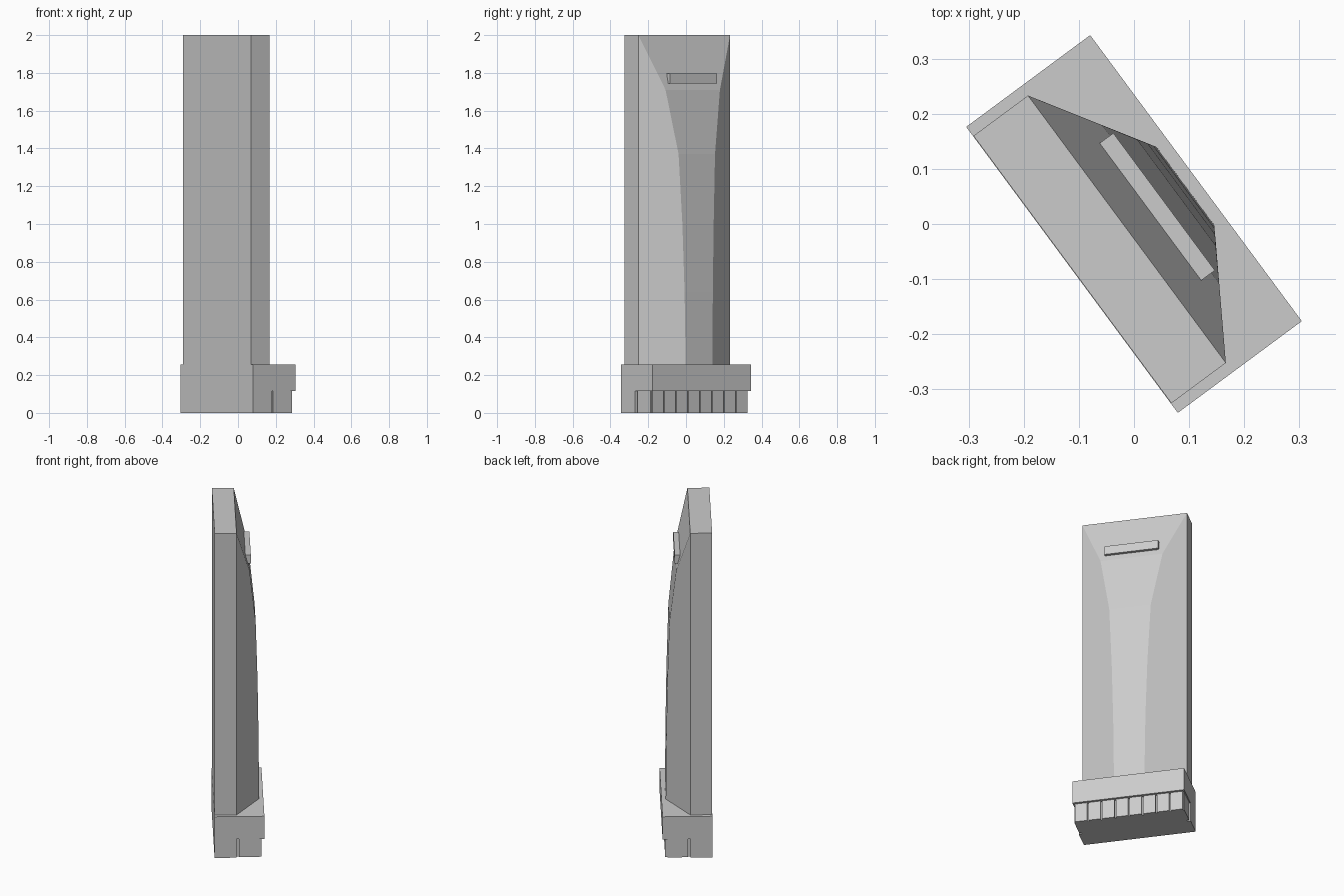
import bpy, bmesh, math

if "Cube" in bpy.data.objects:
    bpy.data.objects.remove(bpy.data.objects["Cube"])

TURN = math.radians(-53.5)   # whole model is turned about z


def add_object(name, bm):
    bmesh.ops.recalc_face_normals(bm, faces=bm.faces)
    mesh = bpy.data.meshes.new(name)
    bm.to_mesh(mesh)
    bm.free()
    ob = bpy.data.objects.new(name, mesh)
    ob.rotation_euler.z = TURN
    bpy.context.collection.objects.link(ob)
    return ob


def add_box(bm, x0, x1, y0, y1, z0, z1):
    verts = bmesh.ops.create_cube(bm, size=1)["verts"]
    bmesh.ops.scale(bm, vec=(x1 - x0, y1 - y0, z1 - z0), verts=verts)
    bmesh.ops.translate(bm, vec=((x0 + x1) / 2, (y0 + y1) / 2, (z0 + z1) / 2), verts=verts)


def box(name, *size):
    bm = bmesh.new()
    add_box(bm, *size)
    return add_object(name, bm)


# Tower shaft: flat back slab with a faceted front that curves back to the top
HALF, BACK, EDGE = 0.302, -0.139, -0.016
bm = bmesh.new()
rings = []
for z, front, w in [(0.255, 0.116, 0.088), (0.64, 0.113, 0.093), (1.0, 0.107, 0.103),
                    (1.37, 0.096, 0.12), (1.71, 0.06, 0.179), (2.0, EDGE, HALF)]:
    outline = [(-HALF, BACK), (-HALF, EDGE), (-w, front), (w, front), (HALF, EDGE), (HALF, BACK)]
    rings.append([bm.verts.new((x, y, z)) for x, y in outline])
for a, b in zip(rings, rings[1:]):
    for i in range(6):
        j = (i + 1) % 6
        bm.faces.new((a[i], a[j], b[j], b[i]))
bm.faces.new(rings[0])
bm.faces.new([rings[-1][i] for i in (0, 1, 4, 5)])
bmesh.ops.remove_doubles(bm, verts=bm.verts, dist=0.0005)
add_object("tower_shaft", bm)

# Raised bar on the sloping top
box("top_bar", -0.155, 0.155, 0.03, 0.068, 1.745, 1.797)

# Base: overhanging upper block, full-depth back, recessed core
box("base_upper", -0.323, 0.323, -0.14, 0.14, 0.115, 0.255)
box("base_back", -0.323, 0.323, -0.14, EDGE, 0, 0.115)
box("base_core", -0.305, 0.305, EDGE, 0.112, 0, 0.115)

# Row of panels along the front of the base, one on each end
bm = bmesh.new()
PITCH = 0.079
for i in range(8):
    x = (i - 3.5) * PITCH
    add_box(bm, x - 0.035, x + 0.035, 0.105, 0.125, 0, 0.115)
for x0, x1 in [(-0.317, -0.3), (0.3, 0.317)]:
    add_box(bm, x0, x1, -0.003, 0.112, 0, 0.115)
add_object("base_panels", bm)
